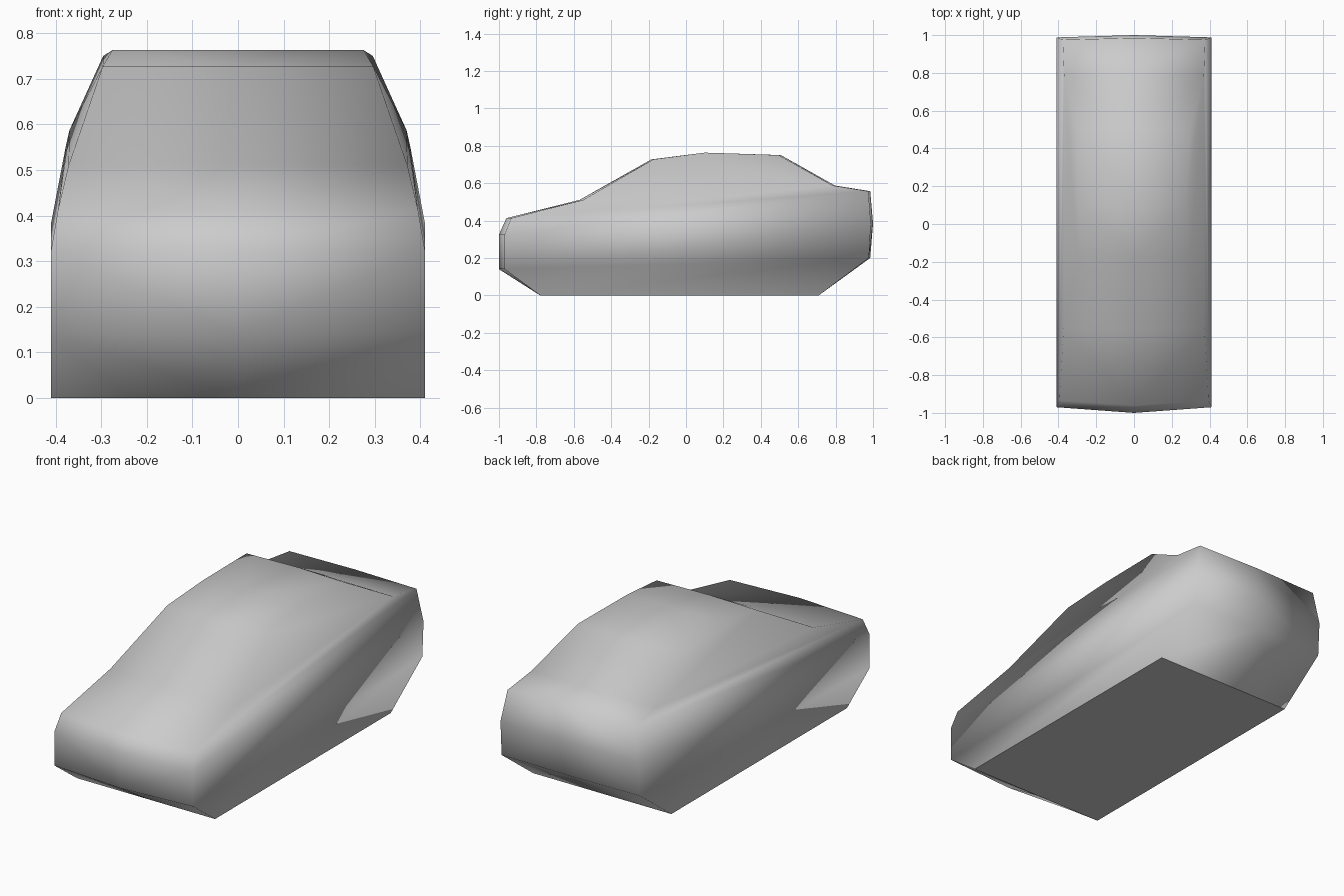
import bpy
import bmesh

cube = bpy.data.objects.get("Cube")
if cube:
    bpy.data.objects.remove(cube, do_unlink=True)

# Body outline from front floor edge over the roof to rear floor edge:
# name: (corner half width, corner y, centre y, z)
OUTLINE = {
    "front_floor": (0.41, -0.78, -0.78, 0.0),
    "front_low": (0.41, -0.97, -1.0, 0.14),
    "front_waist": (0.41, -0.97, -1.0, 0.325),
    "hood_front": (0.395, -0.935, -0.96, 0.413),
    "hood_back": (0.372, -0.55, -0.57, 0.51),
    "roof_front": (0.297, -0.175, -0.185, 0.727),
    "roof_middle": (0.276, 0.10, 0.10, 0.763),
    "roof_back": (0.296, 0.495, 0.507, 0.75),
    "deck_front": (0.37, 0.785, 0.797, 0.587),
    "deck_back": (0.377, 0.975, 0.985, 0.557),
    "rear_waist": (0.41, 0.988, 1.0, 0.385),
    "rear_low": (0.41, 0.978, 0.985, 0.2),
    "rear_floor": (0.41, 0.71, 0.71, 0.0),
}

# Side panels between the corner points
SIDE_PANELS = [
    ("front_floor", "rear_floor", "rear_low", "front_low"),
    ("front_low", "rear_low", "rear_waist", "front_waist"),
    ("front_waist", "rear_waist", "deck_back", "hood_front"),
    ("hood_front", "deck_back", "deck_front", "hood_back"),
    ("hood_back", "deck_front", "roof_back", "roof_middle", "roof_front"),
]

bm = bmesh.new()
corner, centre = {}, {}
for name, (w, y_corner, y_centre, z) in OUTLINE.items():
    corner[name] = bm.verts.new((w, y_corner, z))
    centre[name] = bm.verts.new((0, y_centre, z))

# Wrapping strip: nose, hood, windscreen, roof, deck, tail
names = list(OUTLINE)
for a, b in zip(names, names[1:]):
    bm.faces.new((centre[a], corner[a], corner[b], centre[b]))
for panel in SIDE_PANELS:
    bm.faces.new([corner[n] for n in panel])

# Flat floor with a sharp rim
floor = bm.faces.new((centre["front_floor"], centre["rear_floor"],
                      corner["rear_floor"], corner["front_floor"]))
bmesh.ops.recalc_face_normals(bm, faces=bm.faces)
if floor.normal.z > 0:
    bmesh.ops.reverse_faces(bm, faces=bm.faces)
for face in bm.faces:
    face.smooth = True
for edge in floor.edges:
    if any(v.co.x > 0.1 for v in edge.verts):
        edge.smooth = False

mesh = bpy.data.meshes.new("car_body")
bm.to_mesh(mesh)
bm.free()
body = bpy.data.objects.new("car_body", mesh)
bpy.context.collection.objects.link(body)

# Other half
mirror = body.modifiers.new("mirror", "MIRROR")
mirror.use_clip = True

# Paint
grey = bpy.data.materials.new("light_grey")
grey.use_nodes = True
colour = (0.6, 0.6, 0.6, 1.0)
grey.diffuse_color = colour
grey.node_tree.nodes["Principled BSDF"].inputs["Base Color"].default_value = colour
mesh.materials.append(grey)
